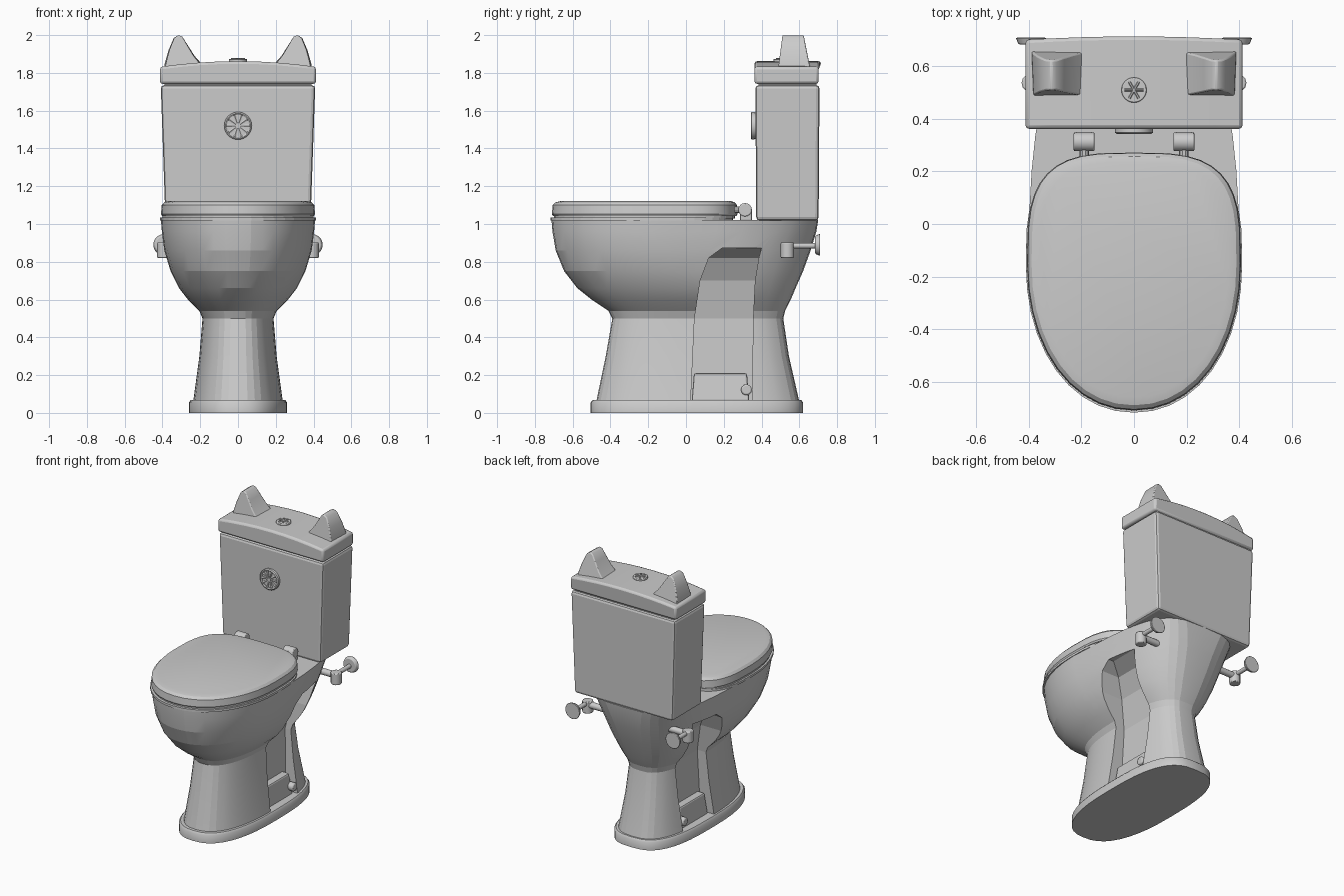
import bpy, bmesh, math
from mathutils import Vector

if "Cube" in bpy.data.objects:
    bpy.data.objects.remove(bpy.data.objects["Cube"])


def finish(name, bm, bevel=0, angle=None):
    bmesh.ops.recalc_face_normals(bm, faces=bm.faces)
    me = bpy.data.meshes.new(name)
    bm.to_mesh(me)
    bm.free()
    ob = bpy.data.objects.new(name, me)
    bpy.context.collection.objects.link(ob)
    if bevel:
        m = ob.modifiers.new("bevel", 'BEVEL')
        m.width, m.segments, m.limit_method = bevel, 2, 'ANGLE'
        m.angle_limit = math.radians(40)
    if angle:
        bpy.ops.object.select_all(action='DESELECT')
        ob.select_set(True)
        bpy.context.view_layer.objects.active = ob
        bpy.ops.object.shade_smooth_by_angle(angle=math.radians(angle))
    return ob


def loft(name, rings, bevel=0, angle=None):
    """Skin equal-length point rings and cap both ends."""
    bm = bmesh.new()
    rows = [[bm.verts.new(p) for p in r] for r in rings]
    n = len(rows[0])
    for a, b in zip(rows, rows[1:]):
        for i in range(n):
            j = (i + 1) % n
            bm.faces.new((a[i], a[j], b[j], b[i]))
    bm.faces.new(rows[0])
    bm.faces.new(rows[-1])
    return finish(name, bm, bevel, angle)


def oval(z, w, yf, yb, cy, nf=2.0, nb=2.5, taper=0.0, n=40):
    """Egg-shaped section: separate roundness for the front and back halves."""
    pts = []
    for i in range(n):
        t = 2 * math.pi * i / n
        c, s = math.cos(t), math.sin(t)
        e = 2 / (nb if s > 0 else nf)
        k = abs(s) ** e
        x = w * math.copysign(abs(c) ** e, c)
        if s > 0:
            x *= 1 - taper * k
        pts.append((x, cy + k * (yb - cy if s > 0 else yf - cy), z))
    return pts


def box(name, x0, x1, y0, y1, z0, z1, bevel=0.01, top=(1, 1)):
    cx, cy = (x0 + x1) / 2, (y0 + y1) / 2
    hx, hy = (x1 - x0) / 2, (y1 - y0) / 2
    quad = [(-1, -1), (1, -1), (1, 1), (-1, 1)]
    return loft(name, [[(cx + a * hx, cy + b * hy, z0) for a, b in quad],
                       [(cx + a * hx * top[0], cy + b * hy * top[1], z1) for a, b in quad]], bevel)


def rod(name, p, q, r, n=16, r2=None, bevel=0):
    p, q = Vector(p), Vector(q)
    rot = (q - p).to_track_quat('Z', 'Y')
    ring = lambda o, rad: [o + rot @ Vector((rad * math.cos(2 * math.pi * i / n),
                                             rad * math.sin(2 * math.pi * i / n), 0)) for i in range(n)]
    return loft(name, [ring(p, r), ring(q, r if r2 is None else r2)], bevel, 35)


# plinth
loft("plinth", [oval(0, .26, -.505, .62, .06, 2.5, 2.9),
                oval(.055, .26, -.505, .62, .06, 2.5, 2.9),
                oval(.068, .25, -.495, .61, .06, 2.5, 2.9)], angle=40)

# pedestal and bowl in one skin
bowl = loft("bowl_and_pedestal", [
    oval(.06, .238, -.475, .60, .06, 2.4, 2.8),
    oval(.30, .205, -.425, .545, .06, 2.4, 2.8),
    oval(.50, .188, -.39, .515, .05, 2.4, 2.8),
    oval(.54, .205, -.41, .525, .03, 2.3, 2.8),
    oval(.60, .265, -.50, .555, 0, 2.2, 2.7, .04),
    oval(.66, .312, -.575, .58, -.03, 2.1, 2.7, .06),
    oval(.75, .357, -.645, .62, -.07, 2.1, 2.8, .08),
    oval(.86, .39, -.69, .66, -.10, 2.1, 3.0, .09),
    oval(.96, .403, -.707, .69, -.12, 2.1, 3.5, .10),
    oval(1.02, .408, -.712, .70, -.12, 2.1, 4.0, .10)], angle=12)

# side recesses cut out of the pedestal
for s in (-1, 1):
    cut = loft("recess_cutter", [
        [(s * xi, y0, z), (s * .6, y0, z), (s * .6, y1, z), (s * xi, y1, z)]
        for z, y0, y1, xi in ((.064, .025, .35, .13), (.5, .045, .355, .12), (.7, .075, .365, .165),
                              (.82, .12, .385, .23), (.872, .19, .40, .33))])
    cut.hide_render = True
    m = bowl.modifiers.new("recess", 'BOOLEAN')
    m.operation, m.object, m.solver = 'DIFFERENCE', cut, 'EXACT'
    bpy.ops.object.select_all(action='DESELECT')
    bpy.context.view_layer.objects.active = bowl
    bowl.select_set(True)
    bpy.ops.object.modifier_apply(modifier=m.name)
    bpy.data.objects.remove(cut)

# foot block filling the bottom of the recesses
box("foot_block", -.195, .195, .03, .335, .06, .21, .01, (.9, .92))

# rim, seat and closed lid
loft("rim", [oval(z, w, -.718, .25, -.15, 2.1, 3.3) for z, w in ((1.018, .412), (1.034, .412))])
loft("seat", [oval(z, .40, -.70, .26, -.15, 2.1, 3.3) for z in (1.03, 1.05)])
loft("seat_lid", [oval(1.042, .402, -.704, .268, -.15, 2.1, 3.3),
                  oval(1.052, .408, -.71, .272, -.15, 2.1, 3.3),
                  oval(1.10, .404, -.706, .27, -.15, 2.1, 3.3),
                  oval(1.115, .39, -.69, .258, -.15, 2.1, 3.3),
                  oval(1.122, .36, -.66, .235, -.15, 2.1, 3.3)], angle=30)

# tank with a narrow neck below its lid
box("tank", -.384, .384, .372, .702, 1.018, 1.735, .018, (1.065, 1.03))
box("tank_neck", -.39, .39, .385, .69, 1.70, 1.76, 0)

# domed tank lid, an arched profile run front to back
arch = [(-.413, 1.742), (.413, 1.742)] + [(.413 * c, 1.862 - .03 * c * c) for c in
                                          (1, .75, .5, .25, 0, -.25, -.5, -.75, -1)]
loft("tank_lid", [[(x, y + d * (1 - (x / .413) ** 2), z) for x, z in arch]
                  for y, d in ((.362, 0), (.702, .013))], .014, 30)

# flush button with raised wedges
rod("button", (0, .51, 1.85), (0, .51, 1.874), .048, 24, bevel=.004)
for i in range(3):
    a = math.pi * i / 3
    d = Vector((math.cos(a), math.sin(a), 0)) * .036
    o = Vector((0, .51, 1.875))
    rod("button_rib", o - d, o + d, .005, 6)

# round rosette on the tank front
C = Vector((0, .352, 1.52))
rod("rosette_plate", C + Vector((0, .02, 0)), C + Vector((0, .001, 0)), .07, 32)
prof = [(.073, .01), (.073, -.004), (.066, -.009), (.058, -.004), (.058, .01)]
bm = bmesh.new()
rows = [[bm.verts.new(C + Vector((r * math.cos(t), y, r * math.sin(t)))) for r, y in prof]
        for t in (2 * math.pi * i / 32 for i in range(32))]
for i in range(32):
    a, b = rows[i], rows[(i + 1) % 32]
    for k in range(5):
        bm.faces.new((a[k], a[(k + 1) % 5], b[(k + 1) % 5], b[k]))
finish("rosette_ring", bm, angle=40)
rod("rosette_hub", C, C + Vector((0, -.008, 0)), .014, 12)
for i in range(10):
    a = 2 * math.pi * i / 10
    d = Vector((math.cos(a), 0, math.sin(a)))
    rod("rosette_spoke", C + d * .012, C + d * .06, .004, 6, .009)

ear = [(.392, 1.80), (.388, 1.85), (.368, 1.92), (.34, 1.985), (.315, 2.0), (.295, 1.992),
       (.265, 1.945), (.23, 1.89), (.19, 1.845), (.19, 1.80)]
for s in (-1, 1):
    side = "left" if s < 0 else "right"
    # pointed ears on the tank lid
    loft(side + "_ear", [
        [(s * (.30 + (x - .30) * .93), .49 + .13 * (z - 1.84), z) for x, z in ear],
        [(s * x, .655 - .2 * (z - 1.84), z) for x, z in ear]], .006, 40)
    # seat hinges
    box(side + "_hinge_block", s * .19 - .036, s * .19 + .036, .285, .35, 1.015, 1.075, .008)
    rod(side + "_hinge_barrel", (s * .19 - .04, .313, 1.075), (s * .19 + .04, .313, 1.075), .036, 16, bevel=.006)
    rod(side + "_hinge_pin", (s * .19, .25, 1.075), (s * .19, .30, 1.075), .018, 10)
    # floor bolt caps
    rod(side + "_bolt_cap", (s * .16, .32, .122), (s * .222, .32, .122), .029, 14, bevel=.008)
    # water valves: stub, body, pipe and wall flange
    rod(side + "_valve_stub", (s * .24, .54, .875), (s * .40, .54, .875), .022, 12)
    rod(side + "_valve_body", (s * .392, .537, .82), (s * .392, .537, .902), .036, 12, bevel=.006)
    rod(side + "_valve_pipe", (s * .392, .54, .885), (s * .392, .69, .885), .015, 12)
    rod(side + "_wall_flange", (s * .392, .684, .89), (s * .392, .709, .89), .048, 20, .058, bevel=.004)
